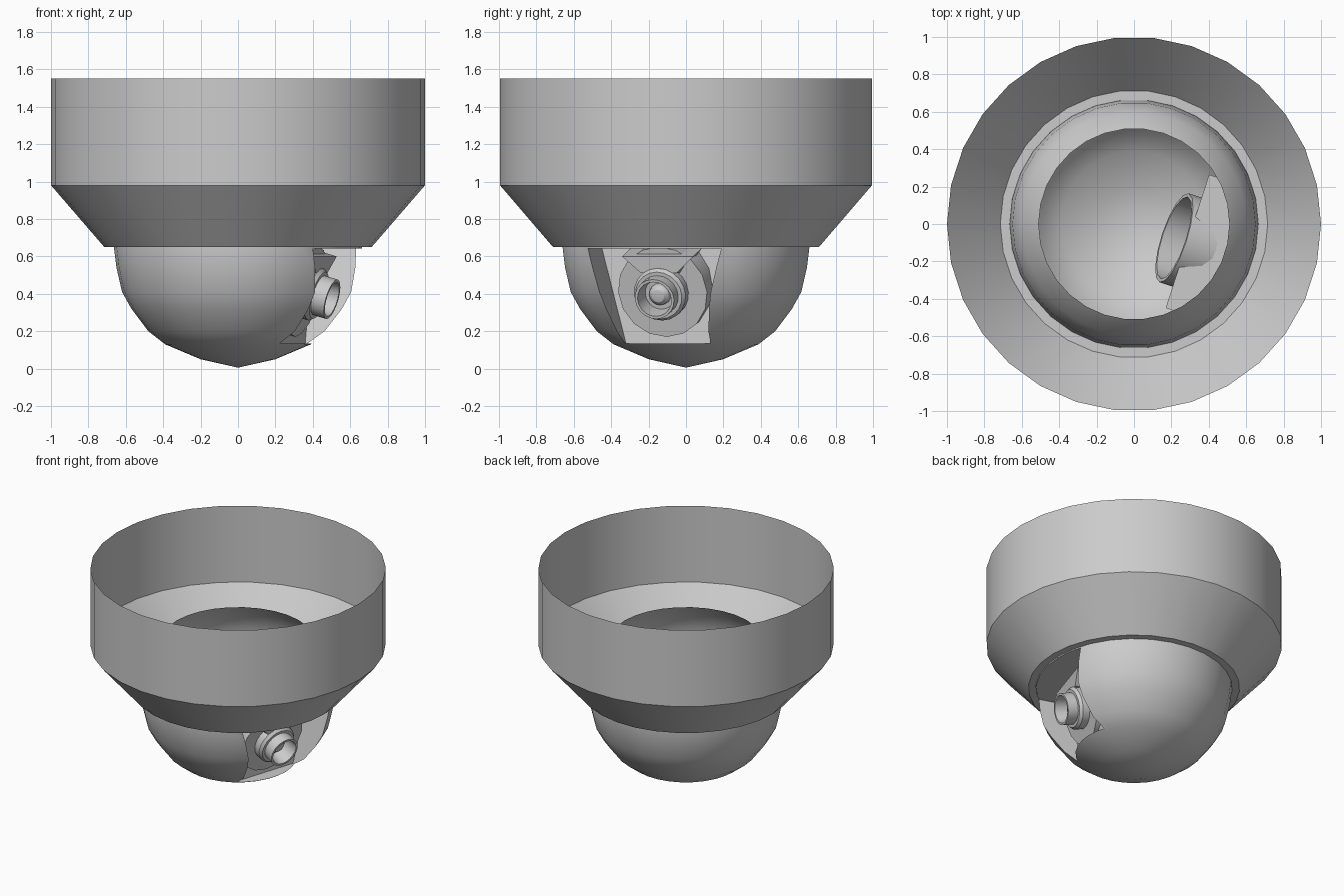
import bpy, bmesh, math
from mathutils import Matrix, Vector

if "Cube" in bpy.data.objects:
    bpy.data.objects.remove(bpy.data.objects["Cube"])


def finish(name, bm, matrix=Matrix.Identity(4)):
    bm.transform(matrix)
    me = bpy.data.meshes.new(name)
    bm.to_mesh(me)
    bm.free()
    ob = bpy.data.objects.new(name, me)
    bpy.context.collection.objects.link(ob)
    return ob


def lathe(name, profile, sides, matrix=Matrix.Identity(4)):
    """Revolve (radius, height) points around local z."""
    bm = bmesh.new()
    rings = []
    for r, z in profile:
        if r == 0:
            rings.append([bm.verts.new((0, 0, z))] * sides)
        else:
            rings.append([bm.verts.new((r * math.cos(math.tau * i / sides),
                                        r * math.sin(math.tau * i / sides), z))
                          for i in range(sides)])
    for a, b in zip(rings, rings[1:]):
        for i in range(sides):
            j = (i + 1) % sides
            bm.faces.new(list(dict.fromkeys((a[i], a[j], b[j], b[i]))))
    bmesh.ops.recalc_face_normals(bm, faces=bm.faces)
    return finish(name, bm, matrix)


def prism(name, front, back, matrix):
    """Solid between two matching outlines."""
    bm = bmesh.new()
    f = [bm.verts.new(p) for p in front]
    b = [bm.verts.new(p) for p in back]
    bm.faces.new(f)
    bm.faces.new(b[::-1])
    for i in range(len(f)):
        j = (i + 1) % len(f)
        bm.faces.new((f[i], b[i], b[j], f[j]))
    bmesh.ops.recalc_face_normals(bm, faces=bm.faces)
    return finish(name, bm, matrix)


# Open-topped ceiling housing
housing = lathe("housing", [(1, 1.55), (1, .98), (.715, .65), (.665, .65)], 30)

# Ball, capped for the cut
ball = lathe("ball", [(0, .005), (.2, .05), (.39, .13), (.48, .2), (.57, .32), (.62, .41),
                      (.65, .54), (.665, .66), (.65, .8), (.6, .92), (.51, 1.02), (0, 1.02)], 30)

# Tapered window recess cut into the ball
turn = Matrix.Rotation(math.radians(-18), 4, 'Z')
outline = [(-.24, .135), (.24, .135), (.375, .643), (-.375, .643)]
cutter = prism("recess_cutter", [(1, v, z) for v, z in outline],
               [(.3, v, z) for v, z in outline], turn)
cutter.hide_render = True
mod = ball.modifiers.new("recess", 'BOOLEAN')
mod.operation = 'DIFFERENCE'
mod.solver = 'EXACT'
mod.object = cutter
bpy.context.view_layer.update()
cut = bpy.data.meshes.new_from_object(ball.evaluated_get(bpy.context.evaluated_depsgraph_get()))
ball.modifiers.clear()
ball.data = cut
bpy.data.objects.remove(cutter)

# Open the top of the ball
bm = bmesh.new()
bm.from_mesh(ball.data)
cap = [f for f in bm.faces if all(v.co.z > 1.015 for v in f.verts)]
bmesh.ops.delete(bm, geom=cap, context='FACES')
bm.to_mesh(ball.data)
bm.free()

# Lens parts share a tilted axis
axis = Vector((.91, -.30, -.27)).normalized()
aim = Matrix.Translation((.37, -.125, .41)) @ axis.to_track_quat('Z', 'Y').to_matrix().to_4x4()
plate = lathe("lens_mount", [(.23, -.03), (.23, -.17), (.25, -.17), (.25, 0), (0, 0)], 16, aim)
collar = lathe("lens_collar", [(.145, 0), (.145, .05), (.13, .07), (.11, .07)], 20, aim)
barrel = lathe("lens_barrel", [(.11, .05), (.11, .145), (.095, .145), (.085, .04), (0, .04)], 20, aim)
glass = lathe("lens_glass", [(.06, .04), (.055, .065), (.035, .085), (0, .092)], 16, aim)

# Flared bracket above the lens
bracket = prism("lens_bracket",
                [(.47, -.1, .51), (.47, .1, .51), (.49, .2, .6), (.49, -.2, .6)],
                [(.36, -.1, .51), (.36, .1, .51), (.34, .2, .643), (.34, -.2, .643)],
                turn)

# Smooth shading with sharp creases
bpy.ops.object.select_all(action='DESELECT')
for ob in (housing, ball, plate, collar, barrel, glass):
    ob.select_set(True)
bpy.context.view_layer.objects.active = ball
bpy.ops.object.shade_smooth_by_angle(angle=math.radians(32))
